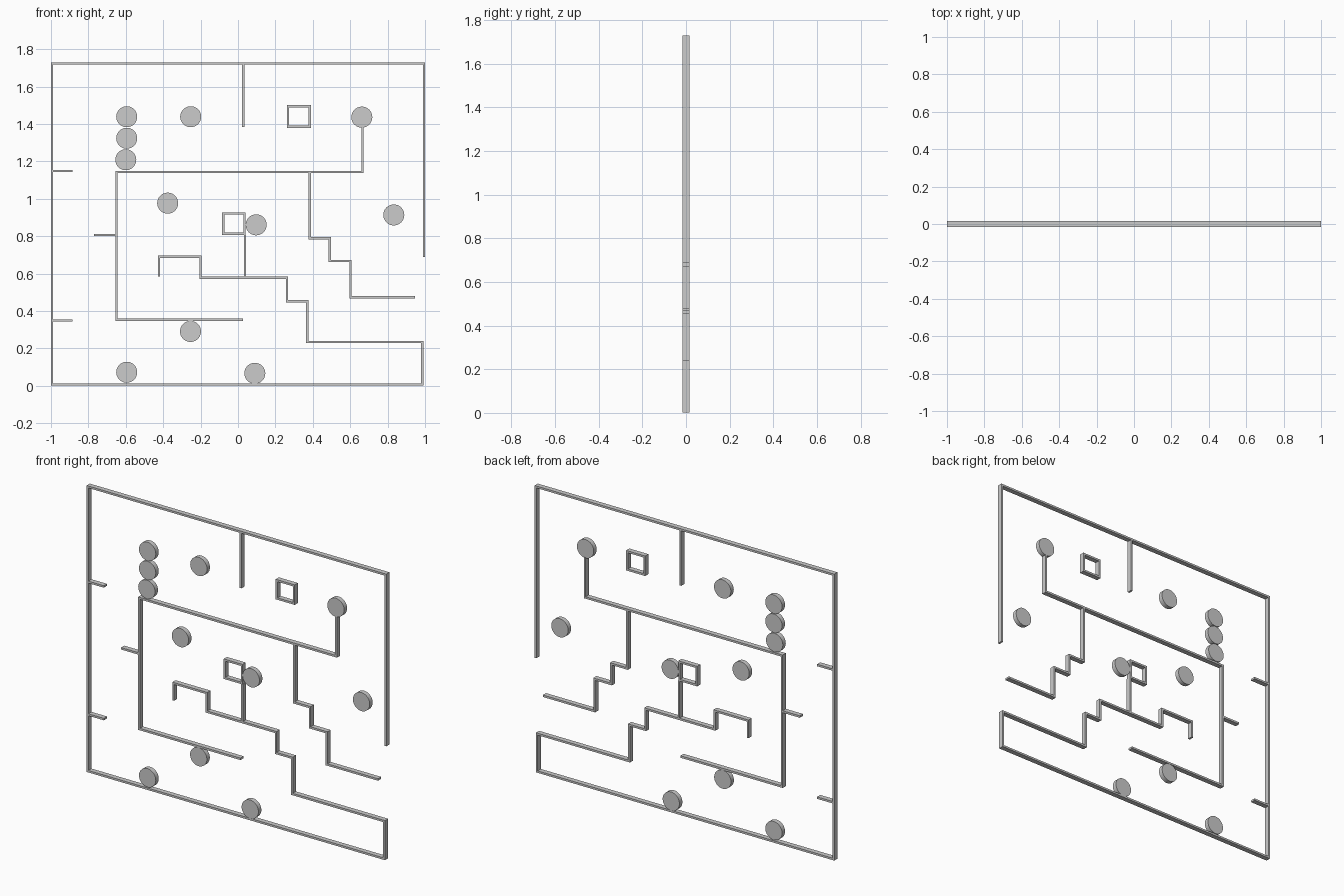
import bpy, bmesh, math
from mathutils import Vector

if "Cube" in bpy.data.objects:
    bpy.data.objects.remove(bpy.data.objects["Cube"])

T = 0.012      # wall thickness in the plan
D = 0.030      # wall depth along y
H = T / 2


def wall(name, pts, closed=False):
    """Mitred wall strip along a path of (x, z) points, extruded along y."""
    p = [Vector(q) for q in pts]
    n = len(p)
    sides = []
    for i in range(n):
        dirs = []
        if closed or i > 0:
            dirs.append((p[i] - p[i - 1]).normalized())
        if closed or i < n - 1:
            dirs.append((p[(i + 1) % n] - p[i]).normalized())
        normals = [Vector((-d.y, d.x)) for d in dirs]
        off = normals[0] if len(normals) == 1 else \
            (normals[0] + normals[1]) / (1 + normals[0].dot(normals[1]))
        sides.append((p[i] + off * H, p[i] - off * H))
    bm = bmesh.new()
    ring = [[bm.verts.new((c.x, y, c.y)) for c, y in
             ((a, -D / 2), (b, -D / 2), (b, D / 2), (a, D / 2))] for a, b in sides]
    for i in range(n if closed else n - 1):
        r, s = ring[i], ring[(i + 1) % n]
        for k in range(4):
            m = (k + 1) % 4
            bm.faces.new((r[k], r[m], s[m], s[k]))
    if not closed:
        bm.faces.new(ring[0])
        bm.faces.new(ring[-1])
    bmesh.ops.recalc_face_normals(bm, faces=bm.faces)
    me = bpy.data.meshes.new(name)
    bm.to_mesh(me)
    bm.free()
    ob = bpy.data.objects.new(name, me)
    bpy.context.collection.objects.link(ob)


def square(name, x0, x1, z0, z1):
    wall(name, [(x0, z0), (x1, z0), (x1, z1), (x0, z1)], closed=True)


# Outer boundary, running into the lower staircase and hook
wall("outer_wall", [
    (0.994, 0.69), (0.994, 1.723), (-0.994, 1.723), (-0.994, 0.007),
    (0.985, 0.007), (0.985, 0.234), (0.37, 0.234), (0.37, 0.452),
    (0.262, 0.452), (0.262, 0.578), (-0.20, 0.578), (-0.20, 0.69),
    (-0.422, 0.69), (-0.422, 0.586)])

# Inner chamber
wall("inner_wall", [(0.027, 0.353), (-0.65, 0.353), (-0.65, 1.143),
                    (0.665, 1.143), (0.665, 1.385)])

# Upper staircase hanging from the chamber roof
wall("stair_wall", [(0.384, 1.143 - H), (0.384, 0.789), (0.49, 0.789),
                    (0.49, 0.667), (0.602, 0.667), (0.602, 0.474), (0.945, 0.474)])

# Top divider and square post
wall("top_divider", [(0.028, 1.385), (0.028, 1.723 - H)])
wall("square_post", [(0.038, 0.578 + H), (0.038, 0.813 - H)])

# Short ledges on the left
wall("upper_ledge", [(-0.994 + H, 1.149), (-0.885, 1.149)])
wall("middle_ledge", [(-0.77, 0.807), (-0.65 - H, 0.807)])
wall("lower_ledge", [(-0.994 + H, 0.349), (-0.885, 0.349)])

# Small square cells
square("lower_square", -0.079, 0.035, 0.813, 0.922)
square("upper_square", 0.268, 0.383, 1.386, 1.495)

# Round discs facing the front
discs = [(-0.595, 1.439), (-0.595, 1.324), (-0.60, 1.209), (-0.253, 1.439),
         (0.662, 1.437), (-0.376, 0.977), (0.097, 0.861), (0.833, 0.914),
         (-0.254, 0.291), (-0.595, 0.073), (0.09, 0.067)]
for i, (x, z) in enumerate(discs):
    bpy.ops.mesh.primitive_cylinder_add(
        vertices=48, radius=0.056, depth=0.028, location=(x, 0, z),
        rotation=(math.pi / 2, 0, 0))
    bpy.context.object.name = f"disc_{i + 1}"
    bpy.ops.object.shade_smooth_by_angle()
